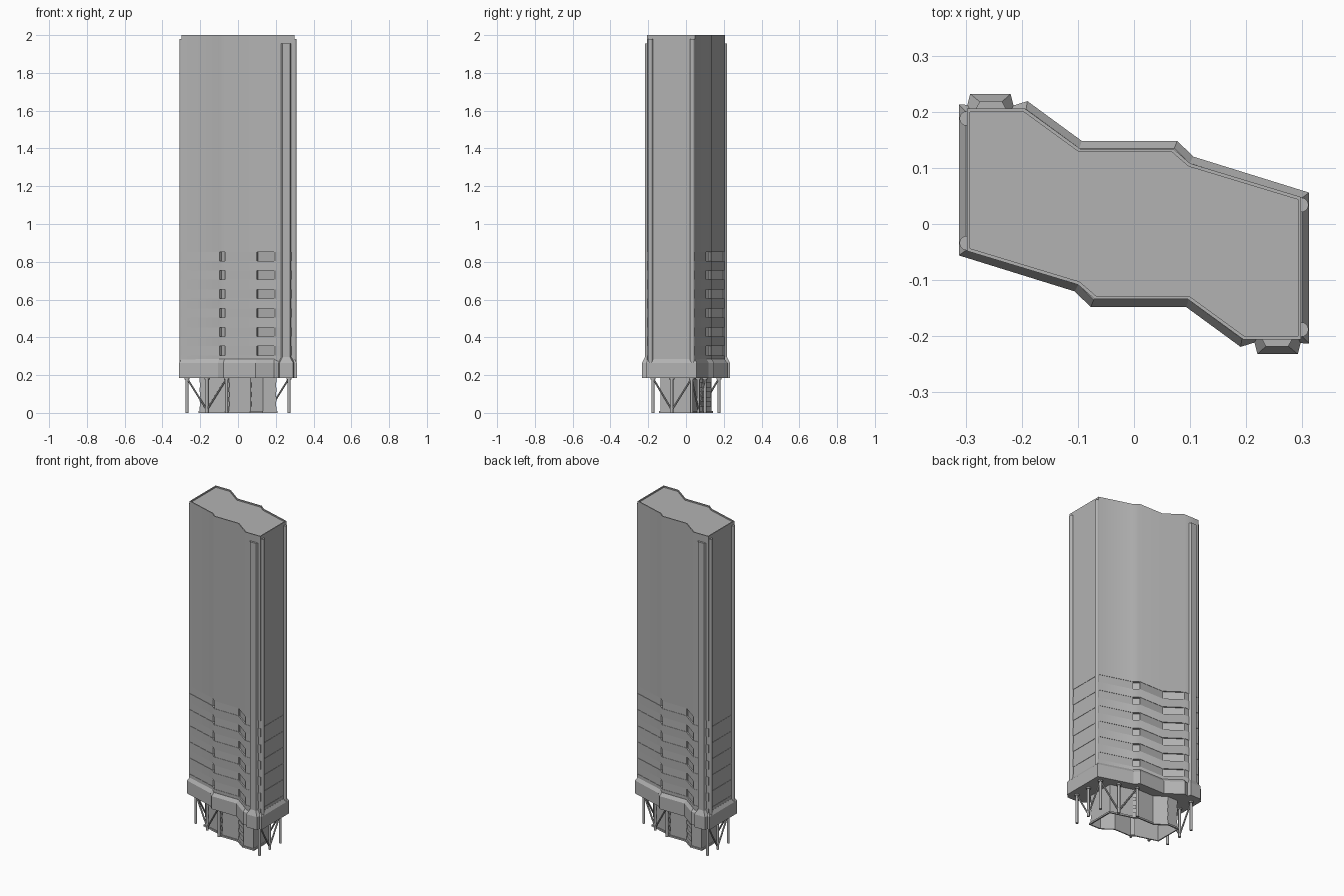
import bpy, bmesh, math
from mathutils import Vector

if "Cube" in bpy.data.objects:
    bpy.data.objects.remove(bpy.data.objects["Cube"])

concrete = bpy.data.materials.new("light_grey")
concrete.use_nodes = True
GREY = (0.45, 0.45, 0.45, 1)
concrete.diffuse_color = GREY
concrete.node_tree.nodes["Principled BSDF"].inputs["Base Color"].default_value = GREY


def turned(half):
    """Complete a plan that repeats after a half turn."""
    return half + [(-x, -y) for x, y in half]


def offset(plan, d):
    """Move every side of a counter-clockwise plan inward by d."""
    out = []
    for i, p in enumerate(plan):
        a, b, c = Vector(plan[i - 1]), Vector(p), Vector(plan[(i + 1) % len(plan)])
        u, v = (b - a).normalized(), (c - b).normalized()
        n = Vector((-u.y - v.y, u.x + v.x)).normalized()
        out.append(tuple(b + n * d / max(0.3, n.dot(Vector((-u.y, u.x))))))
    return out


def loft(bm, rings, bottom=True, top=True):
    """Skin a stack of (plan, height) rings."""
    loops = [[bm.verts.new((x, y, z)) for x, y in plan] for plan, z in rings]
    for lo, hi in zip(loops, loops[1:]):
        for i in range(len(lo)):
            j = (i + 1) % len(lo)
            bm.faces.new((lo[i], lo[j], hi[j], hi[i]))
    if bottom:
        bm.faces.new(loops[0][::-1])
    if top:
        bm.faces.new(loops[-1])


def rod(bm, a, b, r, sides=10):
    a, b = Vector(a), Vector(b)
    d = b - a
    m = d.to_track_quat('Z', 'Y').to_matrix().to_4x4()
    m.translation = (a + b) / 2
    bmesh.ops.create_cone(bm, cap_ends=True, segments=sides, radius1=r,
                          radius2=r, depth=d.length, matrix=m)


def finish(bm, name, angle=None):
    mesh = bpy.data.meshes.new(name)
    bm.to_mesh(mesh)
    bm.free()
    ob = bpy.data.objects.new(name, mesh)
    bpy.context.collection.objects.link(ob)
    mesh.materials.append(concrete)
    if angle:
        bpy.ops.object.select_all(action='DESELECT')
        ob.select_set(True)
        bpy.context.view_layer.objects.active = ob
        bpy.ops.object.shade_smooth_by_angle(angle=math.radians(angle))
    return ob


def recessed(half, depth):
    """Plan with pockets cut into its short and long slanted sides."""
    pts = []
    for i, p in enumerate(half):
        pts.append(p)
        if i in (1, 3):
            a, b = Vector(p), Vector(half[i + 1])
            u = (b - a).normalized()
            n = Vector((-u.y, u.x)) * (depth if i == 1 else depth * 0.4)
            s, e = a.lerp(b, 0.06), a.lerp(b, 0.94)
            pts += [tuple(s), tuple(s + n), tuple(e + n), tuple(e)]
    return turned(pts)


HALF = [(-0.298, -0.048), (-0.1, -0.108), (-0.07, -0.134),
        (0.096, -0.134), (0.195, -0.206), (0.298, -0.206)]
PLAN = turned(HALF)
FLOOR, STEP, GAP, SHAFT, TOP = 0.305, 0.1, 0.048, 0.853, 2.0

# Tower shaft with a shallow sunken roof inside the parapet
bm = bmesh.new()
rim = offset(PLAN, 0.006)
loft(bm, [(PLAN, SHAFT), (PLAN, TOP), (rim, TOP), (rim, TOP - 0.008)])
finish(bm, "tower_shaft", 50)

# Lower storeys: wall bands standing proud of a pocketed core
bm = bmesh.new()
z = 0.26
for i in range(6):
    gap = FLOOR + i * STEP
    loft(bm, [(PLAN, z), (PLAN, gap)])
    z = gap + GAP
finish(bm, "storey_bands", 50)
bm = bmesh.new()
loft(bm, [(offset(recessed(HALF, 0.015), 0.002), 0.26),
          (offset(recessed(HALF, 0.015), 0.002), SHAFT)])
finish(bm, "recessed_storeys")

# Podium skirt with a sloped top edge
skirt = turned([(-0.312, -0.056), (-0.106, -0.12), (-0.077, -0.148),
                (0.093, -0.148), (0.19, -0.219), (0.222, -0.209), (0.312, -0.213)])
bm = bmesh.new()
loft(bm, [(skirt, 0.185), (skirt, 0.265), (offset(skirt, 0.013), 0.285)])
finish(bm, "podium")

for side, s in (("front", 1), ("back", -1)):
    # Pilaster with a flared foot
    foot = [(0.212, -0.2), (0.22, -0.232), (0.292, -0.232), (0.3, -0.2)]
    stem = [(0.225, -0.2), (0.235, -0.218), (0.275, -0.218), (0.285, -0.2)]
    foot, stem = [[(x * s, y * s) for x, y in p] for p in (foot, stem)]
    bm = bmesh.new()
    loft(bm, [(foot, 0.185), (foot, 0.265), (stem, 0.295), (stem, 1.955)])
    finish(bm, side + "_pilaster")

    # Round corner shafts on the end wall
    bm = bmesh.new()
    for y in (0.034, -0.188):
        rod(bm, (0.298 * s, y * s, 0.26), (0.298 * s, y * s, 1.98), 0.013, 20)
    finish(bm, side + "_corner_shafts", 40)

    # Stilts and V braces along one long side and one end
    corner, mid, inner = (-0.27, -0.03), (-0.165, -0.065), (-0.06, -0.1)
    end_mid, end_far = (-0.27, 0.075), (-0.27, 0.175)
    bm = bmesh.new()
    for x, y in (corner, mid, inner, end_mid, end_far):
        rod(bm, (x * s, y * s, 0), (x * s, y * s, 0.19), 0.008)
        rod(bm, (x * s, y * s, 0.177), (x * s, y * s, 0.187), 0.014)
    for low, high in ((mid, corner), (mid, inner), (end_mid, corner), (end_mid, end_far)):
        rod(bm, (low[0] * s, low[1] * s, 0.015), (high[0] * s, high[1] * s, 0.183), 0.005, 8)
    finish(bm, side + "_stilts", 40)

# Lobby under the podium: open-bottomed walls, pocketed strips and a plinth
small = [(x * 0.68, y * 0.66) for x, y in HALF]
lobby, plinth = turned(small), offset(turned(small), -0.007)
bm = bmesh.new()
z = 0
for gap in (0.035, 0.085, 0.135):
    loft(bm, [(lobby, z), (lobby, gap)], bottom=False, top=False)
    z = gap + 0.025
loft(bm, [(lobby, z), (lobby, 0.186)], bottom=False, top=False)
pocket = offset(recessed(small, 0.008), 0.002)
loft(bm, [(pocket, 0), (pocket, 0.186)], bottom=False, top=False)
loft(bm, [(lobby, 0), (plinth, 0), (plinth, 0.01), (lobby, 0.01)], bottom=False, top=False)
finish(bm, "lobby")
